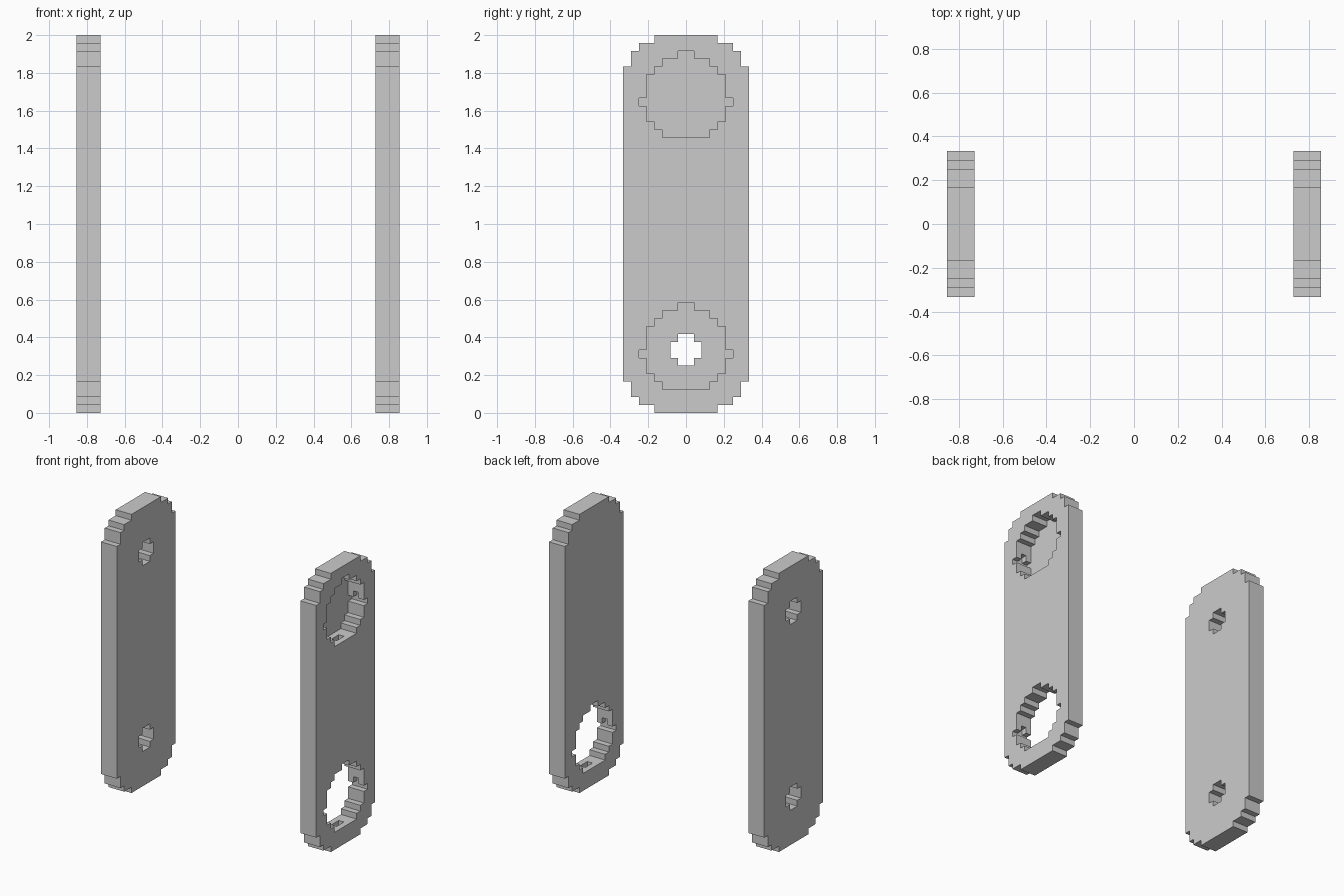
import bpy, bmesh

if "Cube" in bpy.data.objects:
    bpy.data.objects.remove(bpy.data.objects["Cube"])

U = 2 / 48  # one step of the blocky grid


def prism(name, rows, x0, x1, zc=0):
    """Stepped profile, mirrored in y, extruded along x. rows: (bottom, top, half width)."""
    side = [(h, z + zc) for z0, z1, h in rows for z in (z0, z1)]
    # drop the in-between points where neighbouring rows share a width
    loop = side + [(-y, z) for y, z in reversed(side)]
    bm = bmesh.new()
    face = bm.faces.new([bm.verts.new((x0 * U, y * U, z * U)) for y, z in loop])
    ext = bmesh.ops.extrude_face_region(bm, geom=[face])
    verts = [g for g in ext["geom"] if isinstance(g, bmesh.types.BMVert)]
    bmesh.ops.translate(bm, verts=verts, vec=((x1 - x0) * U, 0, 0))
    bmesh.ops.recalc_face_normals(bm, faces=bm.faces)
    me = bpy.data.meshes.new(name)
    bm.to_mesh(me)
    bm.free()
    ob = bpy.data.objects.new(name, me)
    bpy.context.collection.objects.link(ob)
    return ob


def cut(target, cutter):
    mod = target.modifiers.new("hole", "BOOLEAN")
    mod.operation = "DIFFERENCE"
    mod.solver = "EXACT"
    mod.object = cutter
    bpy.context.view_layer.objects.active = target
    bpy.ops.object.modifier_apply(modifier=mod.name)
    bpy.data.objects.remove(cutter, do_unlink=True)


# Stepped outlines
PLATE = [(0, 1, 4), (1, 2, 6), (2, 4, 7), (4, 44, 8), (44, 46, 7), (46, 47, 6), (47, 48, 4)]
BIG = [(-5, -4, 3), (-4, -3, 4), (-3, -1, 5), (-1, 0, 6), (0, 3, 5),
       (3, 4, 4), (4, 5, 3), (5, 6, 1)]
SMALL = [(-2, -1, 1), (-1, 1, 2), (1, 2, 1)]
# Middle layer of the big hole reaches a step further all round
MIDDLE = [(-6, -5, 1), (-5, -4, 3), (-4, -3, 4), (-3, -1, 5), (-1, 1, 6), (1, 3, 5),
          (3, 4, 4), (4, 5, 3), (5, 6, 1)]

# Two upright link plates
left = prism("pin_hole_plate", PLATE, -20.5, -17.5)
right = prism("roller_hole_plate", PLATE, 17.5, 20.5)

# Holes at both ends
for zc in (8, 40):
    cut(left, prism("pin_cutter", SMALL, -22, -16, zc))
    cut(right, prism("roller_cutter", BIG, 16, 22, zc))
    cut(right, prism("groove_cutter", MIDDLE, 18.5, 19.5, zc))
